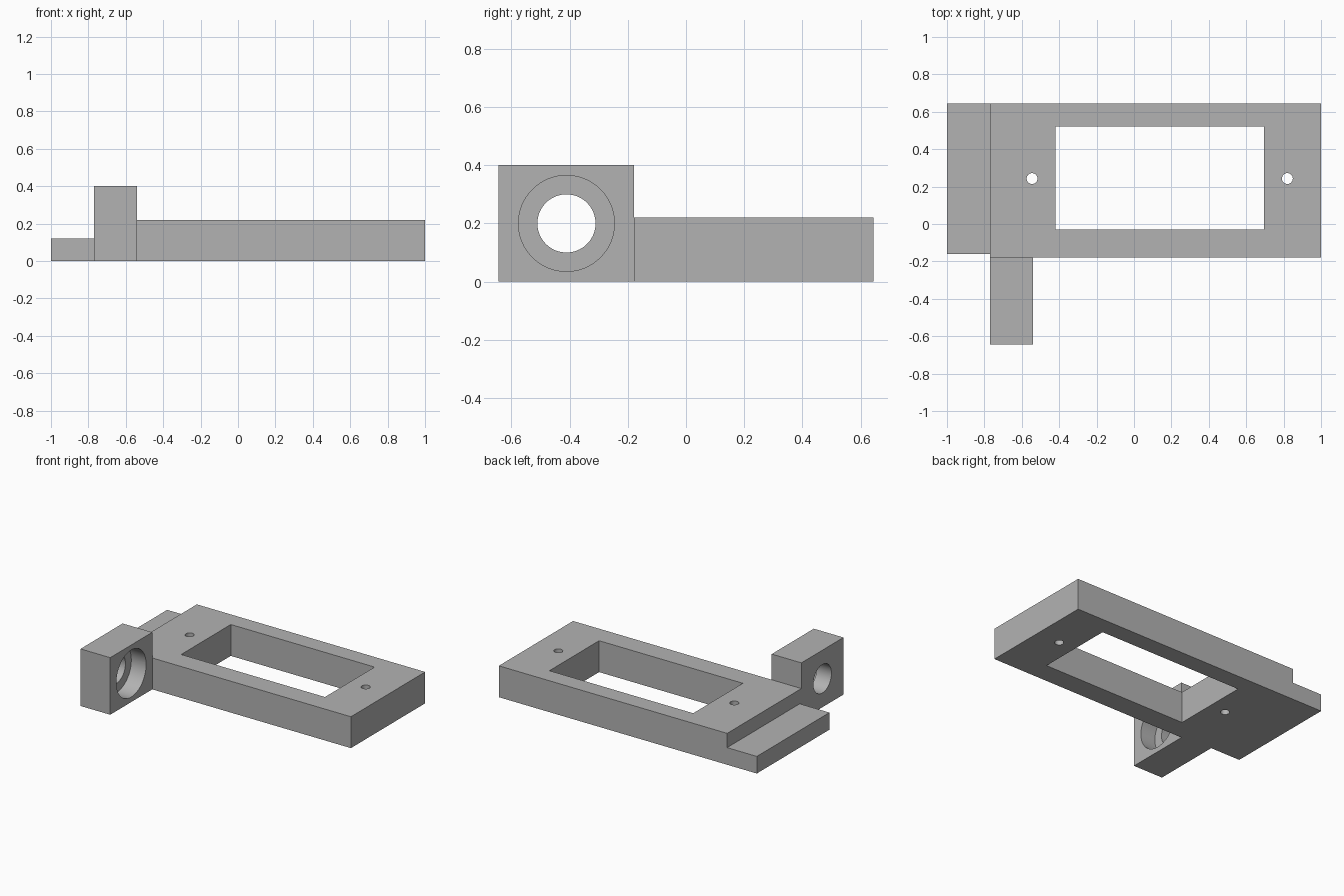
import bpy
import math

if "Cube" in bpy.data.objects:
    bpy.data.objects.remove(bpy.data.objects["Cube"], do_unlink=True)

# Single grey material
grey = bpy.data.materials.new("plain_grey")
grey.use_nodes = True
colour = (0.45, 0.45, 0.45, 1.0)
grey.diffuse_color = colour
grey.node_tree.nodes["Principled BSDF"].inputs["Base Color"].default_value = colour


def box(name, low, high):
    """Box between two opposite corners."""
    bpy.ops.mesh.primitive_cube_add(
        size=1, location=[(a + b) / 2 for a, b in zip(low, high)])
    ob = bpy.context.object
    ob.name = name
    ob.scale = [b - a for a, b in zip(low, high)]
    bpy.ops.object.transform_apply(location=True, rotation=True, scale=True)
    ob.data.materials.append(grey)
    return ob


def cylinder(name, centre, radius, length, along_x=False):
    """Round cutter along z, or along x."""
    bpy.ops.mesh.primitive_cylinder_add(
        vertices=64, radius=radius, depth=length, location=centre,
        rotation=(0, math.pi / 2 if along_x else 0, 0))
    ob = bpy.context.object
    ob.name = name
    bpy.ops.object.transform_apply(location=True, rotation=True, scale=True)
    ob.data.materials.append(grey)
    return ob


def combine(target, other, operation):
    """Apply a boolean and remove the helper."""
    mod = target.modifiers.new(operation.lower(), "BOOLEAN")
    mod.object = other
    mod.operation = operation
    mod.solver = "EXACT"
    bpy.context.view_layer.objects.active = target
    bpy.ops.object.modifier_apply(modifier=mod.name)
    bpy.data.objects.remove(other, do_unlink=True)


# Main plate with the low ledge and the raised bearing block
bracket = box("mounting_bracket", (-0.77, -0.178, 0), (1, 0.644, 0.22))
ledge = box("ledge", (-1, -0.16, 0), (-0.77, 0.644, 0.12))
block = box("bearing_block", (-0.77, -0.644, 0), (-0.54, -0.178, 0.4))
for part in (ledge, block):
    combine(bracket, part, "UNION")

# Rectangular window
combine(bracket, box("window_cutter", (-0.42, -0.03, -1), (0.695, 0.52, 1)),
        "DIFFERENCE")

# Screw holes
for x in (-0.545, 0.82):
    combine(bracket, cylinder("screw_cutter", (x, 0.243, 0), 0.029, 2), "DIFFERENCE")

# Bore through the block, with a wider recess on its inner side
bore_y, bore_z = -0.411, 0.2
combine(bracket, cylinder("bore_cutter", (-0.655, bore_y, bore_z), 0.1, 0.6, True),
        "DIFFERENCE")
combine(bracket, cylinder("recess_cutter", (-0.555, bore_y, bore_z), 0.165, 0.2, True),
        "DIFFERENCE")

# Smooth the round walls, keep edges sharp
bpy.ops.object.select_all(action="DESELECT")
bracket.select_set(True)
bpy.context.view_layer.objects.active = bracket
bpy.ops.object.shade_smooth_by_angle(angle=math.radians(30))
